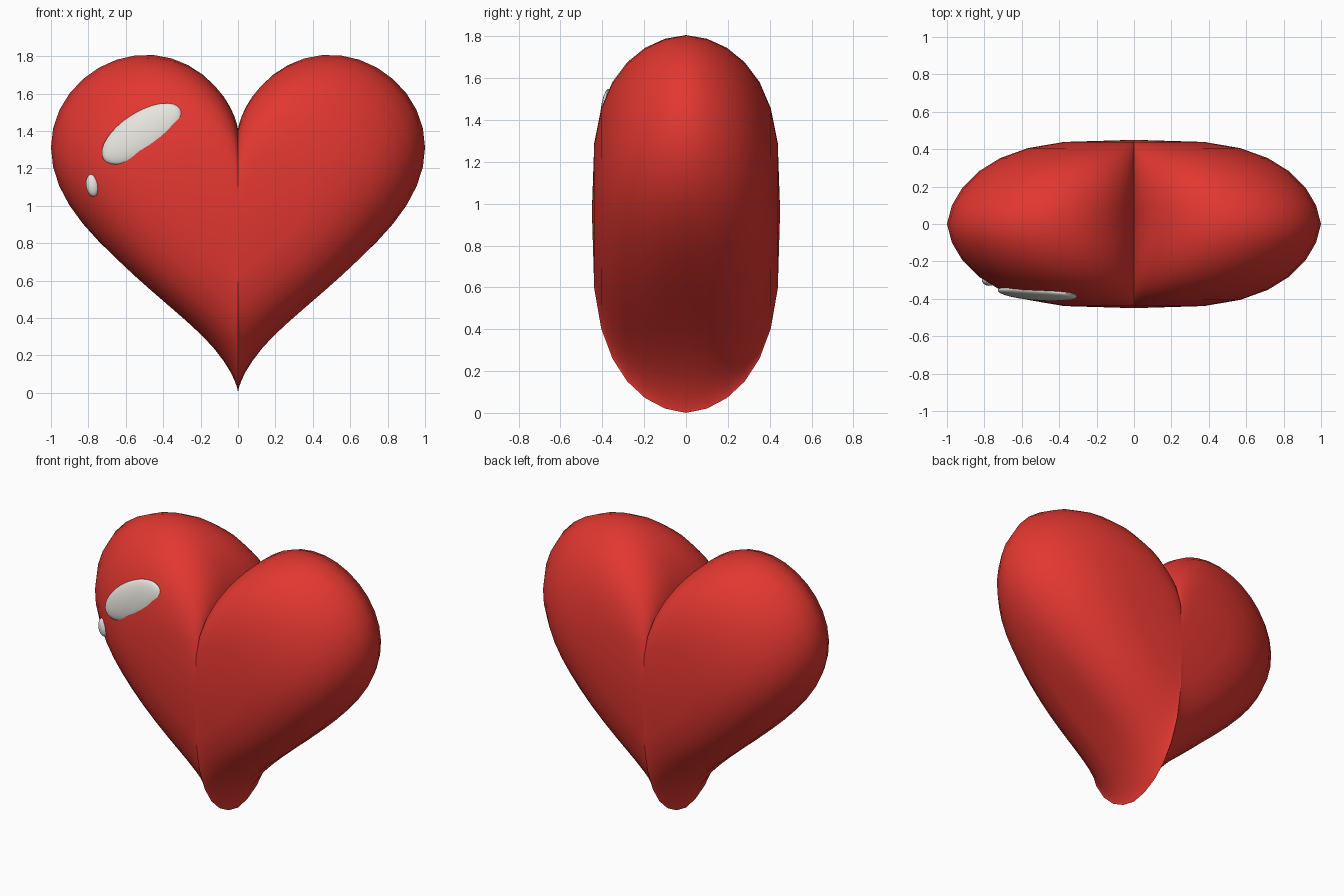
import bpy, bmesh, math
from mathutils import Matrix, Euler, Vector

if "Cube" in bpy.data.objects:
    bpy.data.objects.remove(bpy.data.objects["Cube"])

SEGMENTS, RINGS = 72, 14      # around the outline, front to back
DEPTH, CENTRE_Z = 0.45, 0.965
ROUND_RADIUS, ROUNDING = 0.88, 0.3   # inner rings ease towards a circle


def material(name, colour):
    m = bpy.data.materials.new(name)
    m.diffuse_color = (*colour, 1)
    m.use_nodes = True
    m.node_tree.nodes["Principled BSDF"].inputs["Base Color"].default_value = m.diffuse_color
    return m


red = material("red", (0.76, 0.038, 0.03))
white = material("warm white", (0.89, 0.87, 0.81))


def add_object(name, bm, mat):
    bmesh.ops.recalc_face_normals(bm, faces=bm.faces[:])
    mesh = bpy.data.meshes.new(name)
    bm.to_mesh(mesh)
    bm.free()
    mesh.materials.append(mat)
    ob = bpy.data.objects.new(name, mesh)
    bpy.context.collection.objects.link(ob)
    bpy.ops.object.select_all(action='DESELECT')
    bpy.context.view_layer.objects.active = ob
    ob.select_set(True)
    bpy.ops.object.shade_smooth_by_angle(angle=math.radians(40))
    return ob


def outline(t):
    """Heart curve around its centre, two units wide."""
    x = math.sin(t) ** 3
    z = (13 * math.cos(t) - 5 * math.cos(2 * t) - 2 * math.cos(3 * t) - math.cos(4 * t) + 17) / 16
    return Vector((x, z - CENTRE_Z))


# Heart body: outline rings that shrink and soften towards a front and a back pole
bm = bmesh.new()
curve = [outline(2 * math.pi * i / SEGMENTS) for i in range(SEGMENTS)]
rings = []
for j in range(1, RINGS):
    v = -math.pi / 2 + math.pi * j / RINGS
    s = math.cos(v) ** 0.62
    w = ROUNDING * abs(math.sin(v))
    ring = [p.lerp(p.normalized() * ROUND_RADIUS, w) * s for p in curve]
    rings.append([bm.verts.new((p.x, DEPTH * math.sin(v), CENTRE_Z + p.y)) for p in ring])
front = bm.verts.new((0, -DEPTH, CENTRE_Z))
back = bm.verts.new((0, DEPTH, CENTRE_Z))
for i in range(SEGMENTS):
    k = (i + 1) % SEGMENTS
    for a, b in zip(rings, rings[1:]):
        bm.faces.new((a[i], a[k], b[k], b[i]))
    bm.faces.new((front, rings[0][k], rings[0][i]))
    bm.faces.new((back, rings[-1][i], rings[-1][k]))
add_object("heart_body", bm, red)


# Shine spots: flattened ellipsoids sunk into the front of the left lobe
def shine(name, centre, radii, lean, tilt, turn):
    bm = bmesh.new()
    bmesh.ops.create_uvsphere(bm, u_segments=32, v_segments=16, radius=1)
    rot = Euler([math.radians(a) for a in (lean, -tilt, turn)]).to_matrix().to_4x4()
    bm.transform(Matrix.Translation(Vector(centre)) @ rot @ Matrix.Diagonal((*radii, 1)))
    add_object(name, bm, white)


shine("large_shine", (-0.515, -0.370, 1.385), (0.245, 0.036, 0.115), -8, 33, -3)
shine("small_shine", (-0.778, -0.303, 1.11), (0.035, 0.027, 0.06), 0, 8, -10)
